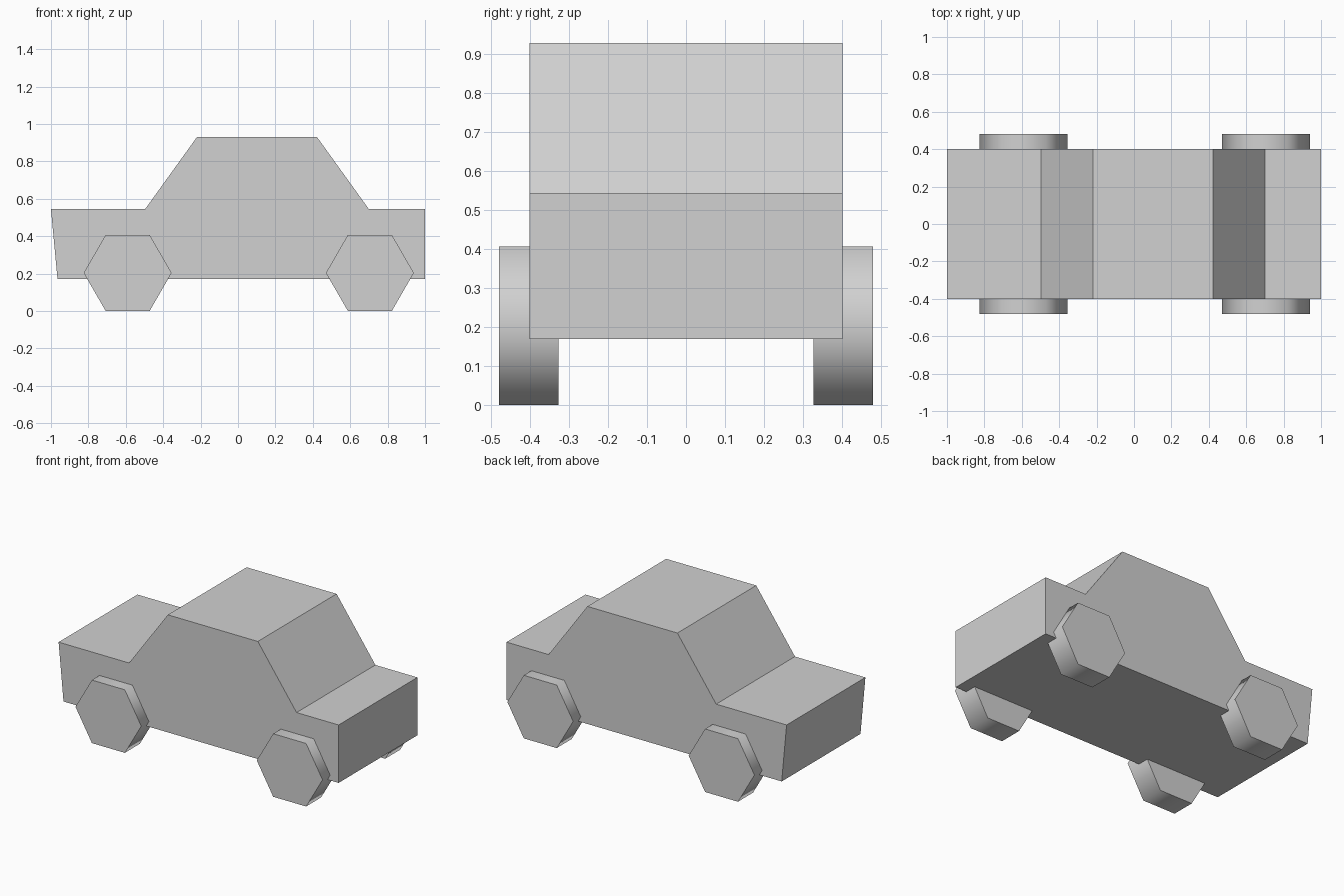
import bpy
import bmesh
import math

if "Cube" in bpy.data.objects:
    bpy.data.objects.remove(bpy.data.objects["Cube"], do_unlink=True)

# One plain grey for the whole model
GREY = (0.64, 0.64, 0.64, 1.0)
grey = bpy.data.materials.new("light_grey")
grey.use_nodes = True
grey.diffuse_color = GREY
grey.node_tree.nodes["Principled BSDF"].inputs["Base Color"].default_value = GREY


def extrude_profile(name, profile, y_start, y_end, round_rim=False):
    """Solid made by sweeping an (x, z) outline along y."""
    bm = bmesh.new()
    outline = bm.faces.new([bm.verts.new((x, y_start, z)) for x, z in profile])
    swept = bmesh.ops.extrude_face_region(bm, geom=[outline], use_keep_orig=True)
    new_verts = [v for v in swept["geom"] if isinstance(v, bmesh.types.BMVert)]
    bmesh.ops.translate(bm, verts=new_verts, vec=(0, y_end - y_start, 0))
    bmesh.ops.recalc_face_normals(bm, faces=bm.faces)
    for face in bm.faces:
        is_cap = abs(face.normal.y) > 0.5
        face.smooth = round_rim and not is_cap
        # Keep a crisp border around each cap
        if is_cap:
            for edge in face.edges:
                edge.smooth = False
    mesh = bpy.data.meshes.new(name)
    bm.to_mesh(mesh)
    bm.free()
    mesh.materials.append(grey)
    obj = bpy.data.objects.new(name, mesh)
    bpy.context.collection.objects.link(obj)
    return obj


# Body and cabin in one side outline
body_outline = [
    (-0.965, 0.17), (1.0, 0.17), (1.0, 0.544), (0.70, 0.544),
    (0.423, 0.929), (-0.22, 0.929), (-0.497, 0.544), (-1.0, 0.544),
]
extrude_profile("car_body", body_outline, -0.402, 0.402)

# Four six-sided wheels, partly sunk into the body
RADIUS = 0.235
AXLE_Z = RADIUS * math.sin(math.radians(60))
for end, axle_x in (("left", 0.705), ("right", -0.59)):
    hexagon = [
        (axle_x + RADIUS * math.cos(math.radians(60 * i)),
         AXLE_Z + RADIUS * math.sin(math.radians(60 * i)))
        for i in range(6)
    ]
    for side, sign in (("front", -1), ("back", 1)):
        extrude_profile(f"wheel_{side}_{end}", hexagon,
                        sign * 0.327, sign * 0.48, round_rim=True)
